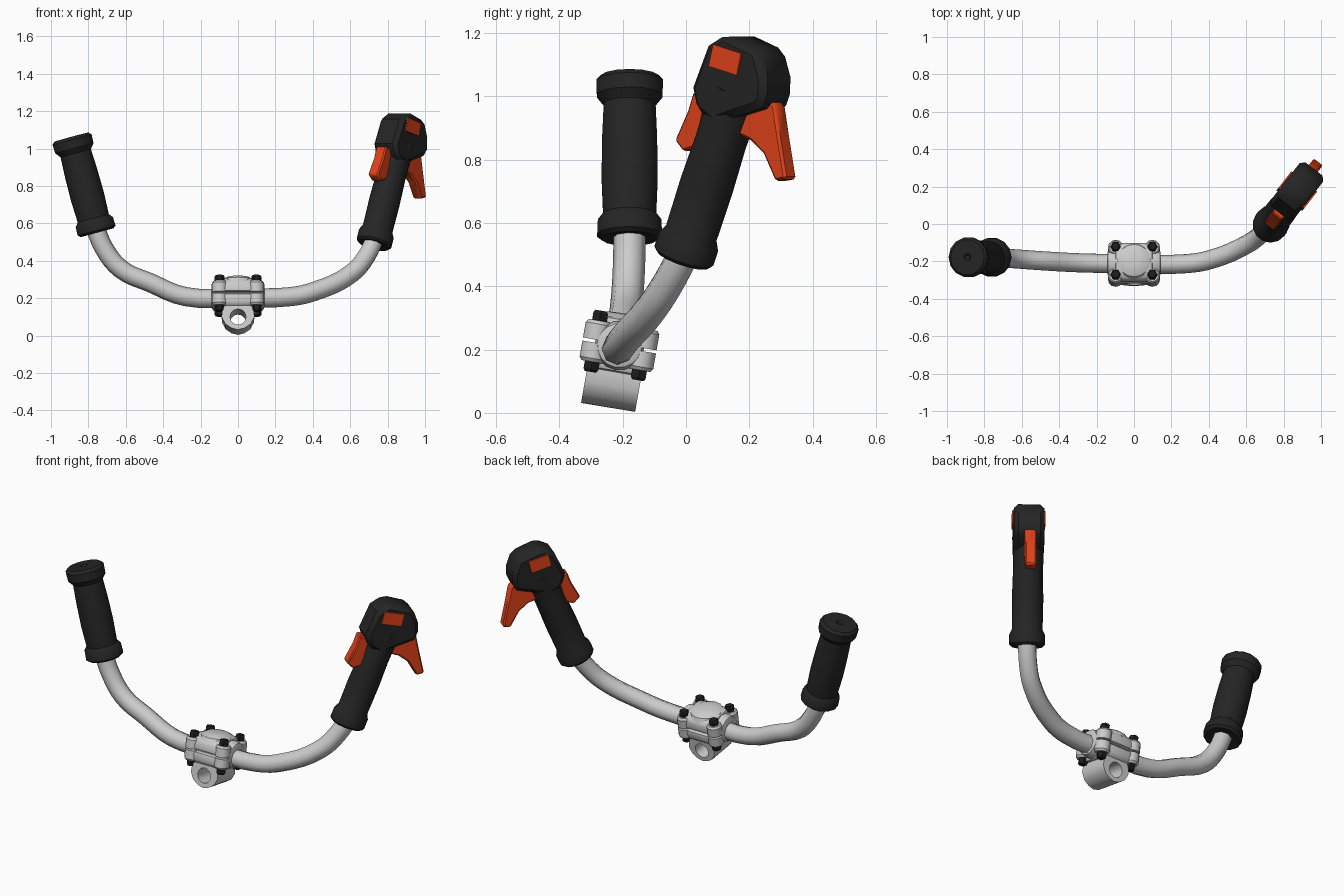
import bpy, bmesh, math
from mathutils import Vector, Matrix

if "Cube" in bpy.data.objects:
    bpy.data.objects.remove(bpy.data.objects["Cube"])


def material(name, color):
    m = bpy.data.materials.new(name)
    m.diffuse_color = (*color, 1)
    m.use_nodes = True
    m.node_tree.nodes["Principled BSDF"].inputs["Base Color"].default_value = m.diffuse_color
    return m


METAL = material("light_metal", (0.60, 0.60, 0.60))
RUBBER = material("black_rubber", (0.018, 0.018, 0.018))
BOLT = material("dark_bolt", (0.012, 0.012, 0.012))
ORANGE = material("orange_plastic", (0.75, 0.055, 0.01))


def finish(bm, name, mat, matrix=Matrix(), bevel=0, segments=1, angle=35):
    bm.transform(matrix)
    bmesh.ops.recalc_face_normals(bm, faces=bm.faces)
    if bevel:
        edges = [e for e in bm.edges if e.calc_face_angle(0) > math.radians(40)]
        bmesh.ops.bevel(bm, geom=edges, offset=bevel, segments=segments,
                        profile=0.5, affect='EDGES', clamp_overlap=True)
        bmesh.ops.recalc_face_normals(bm, faces=bm.faces)
    me = bpy.data.meshes.new(name)
    bm.to_mesh(me)
    bm.free()
    ob = bpy.data.objects.new(name, me)
    bpy.context.collection.objects.link(ob)
    me.materials.append(mat)
    smooth(ob, angle)
    return ob


def smooth(ob, angle):
    bpy.ops.object.select_all(action='DESELECT')
    ob.select_set(True)
    bpy.context.view_layer.objects.active = ob
    bpy.ops.object.shade_smooth_by_angle(angle=math.radians(angle))


def lathe(name, profile, mat, matrix, sides=14, sx=1.0, angle=35):
    """Revolve (height, radius) pairs about local z, capped."""
    bm = bmesh.new()
    rings = [[bm.verts.new((sx * r * math.cos(2 * math.pi * k / sides),
                            r * math.sin(2 * math.pi * k / sides), h))
              for k in range(sides)] for h, r in profile]
    for a, b in zip(rings, rings[1:]):
        for k in range(sides):
            j = (k + 1) % sides
            bm.faces.new((a[k], a[j], b[j], b[k]))
    bm.faces.new(rings[0])
    bm.faces.new(rings[-1])
    return finish(bm, name, mat, matrix, angle=angle)


def plate(name, outline, w0, w1, mat, matrix, bevel=0, segments=1, angle=35):
    """Extrude a local (y, z) outline along local x."""
    bm = bmesh.new()
    f = bm.faces.new([bm.verts.new((w0, a, b)) for a, b in outline])
    ext = bmesh.ops.extrude_face_region(bm, geom=[f])
    bmesh.ops.translate(bm, vec=(w1 - w0, 0, 0),
                        verts=[v for v in ext["geom"] if isinstance(v, bmesh.types.BMVert)])
    return finish(bm, name, mat, matrix, bevel, segments, angle)


def frame(origin, x, y, z):
    return Matrix.Translation(origin) @ Matrix((x, y, z)).transposed().to_4x4()


# bent handlebar tube
path = [(-0.765, -0.178, 0.58), (-0.715, -0.18, 0.465), (-0.625, -0.187, 0.355),
        (-0.47, -0.198, 0.283), (-0.28, -0.208, 0.208), (0, -0.212, 0.205),
        (0.28, -0.212, 0.208), (0.41, -0.19, 0.237), (0.61, -0.105, 0.335),
        (0.69, -0.045, 0.43), (0.74, 0.01, 0.54)]
cu = bpy.data.curves.new("handlebar_tube", 'CURVE')
cu.dimensions = '3D'
cu.bevel_depth = 0.051
cu.bevel_resolution = 2
cu.use_fill_caps = True
cu.resolution_u = 4
sp = cu.splines.new('BEZIER')
sp.bezier_points.add(len(path) - 1)
for p, co in zip(sp.bezier_points, path):
    p.co = co
    p.handle_left_type = p.handle_right_type = 'AUTO'
cu.materials.append(METAL)
tube = bpy.data.objects.new("handlebar_tube", cu)
bpy.context.collection.objects.link(tube)
bpy.ops.object.select_all(action='DESELECT')
tube.select_set(True)
bpy.context.view_layer.objects.active = tube
bpy.ops.object.convert(target='MESH')
smooth(bpy.context.object, 50)

# plain left grip
low, top = Vector((-0.753, -0.178, 0.55)), Vector((-0.891, -0.178, 1.062))
axis = (top - low).normalized()
side = Vector((0, 1, 0))
lathe("left_grip", [(0.006, 0.055), (0, 0.09), (0.012, 0.105), (0.058, 0.103), (0.08, 0.086),
                    (0.2, 0.091), (0.33, 0.089), (0.44, 0.084), (0.468, 0.106),
                    (0.515, 0.108), (0.53, 0.094), (0.531, 0.02), (0.522, 0.012)],
      RUBBER, frame(low, side.cross(axis), side, axis))

# control grip frame: x across, y forward, z along the handle
heading, lean = math.radians(52), math.atan(0.41)
u = Vector((math.cos(heading), math.sin(heading), 0))
across = Vector((u.y, -u.x, 0))
up = Vector((0, 0, 1))
forward = u * math.cos(lean) - up * math.sin(lean)
along = u * math.sin(lean) + up * math.cos(lean)
G = frame(Vector((0.725, -0.01, 0.485)), across, forward, along)
lathe("control_grip", [(0.006, 0.055), (0, 0.088), (0.012, 0.1), (0.06, 0.1), (0.09, 0.085),
                       (0.25, 0.087), (0.4, 0.083), (0.48, 0.085), (0.58, 0.09)],
      RUBBER, G, sx=0.95)
plate("control_head", [(-0.08, 0.475), (-0.125, 0.535), (-0.118, 0.68), (-0.065, 0.742),
                       (0.08, 0.747), (0.138, 0.68), (0.165, 0.61), (0.15, 0.575),
                       (0.075, 0.52), (0.0, 0.46)],
      -0.08, 0.08, RUBBER, G, bevel=0.022)
plate("throttle_trigger", [(0.15, 0.6), (0.172, 0.597), (0.235, 0.5), (0.303, 0.398),
                           (0.264, 0.375), (0.186, 0.438), (0.123, 0.457),
                           (0.068, 0.455), (0.07, 0.56)],
      -0.035, 0.025, ORANGE, G, bevel=0.008)
plate("lockout_lever", [(-0.08, 0.515), (-0.14, 0.515), (-0.138, 0.45), (-0.15, 0.345),
                        (-0.105, 0.325), (-0.06, 0.36)],
      -0.034, 0.034, ORANGE, G, bevel=0.007)
plate("stop_switch", [(-0.082, 0.7), (0.032, 0.716), (0.042, 0.645), (-0.073, 0.629)],
      -0.088, 0.088, ORANGE, G)

# clamp frame, tipped ten degrees
C = Matrix.Translation((0, -0.21, 0.213)) @ Matrix.Rotation(math.radians(-10), 4, 'X')
lathe("clamp_sleeve", [(-0.142, 0.06), (-0.138, 0.07), (-0.11, 0.078),
                       (0.11, 0.078), (0.138, 0.07), (0.142, 0.06)], METAL,
      C @ Matrix.Rotation(math.pi / 2, 4, 'Y'), 16)
for label, s in (("upper", 1), ("lower", -1)):
    plate(label + "_clamp_half", [(-0.108, 0.005 * s), (0.108, 0.005 * s),
                                  (0.1, 0.062 * s), (0.06, 0.085 * s),
                                  (-0.06, 0.085 * s), (-0.1, 0.062 * s)],
          -0.1, 0.1, METAL, C, bevel=0.015, segments=2)
    for x in (-0.098, 0.098):
        for y in (-0.076, 0.076):
            P = C @ Matrix.Translation((x, y, 0))
            lathe(label + "_clamp_boss", [(0.005 * s, 0.042), (0.055 * s, 0.042),
                                          (0.066 * s, 0.034)], METAL, P, 12)
            lathe(label + "_clamp_bolt", [(0.06 * s, 0.027), (0.09 * s, 0.027),
                                          (0.098 * s, 0.021)], BOLT, P, 6, angle=20)
lathe("clamp_dome", [(0.06, 0.1), (0.085, 0.088), (0.099, 0.06), (0.102, 0.02)], METAL, C, 16)

# shaft socket under the clamp, a ring with a round hole along y
radii = [0.088, 0.096, 0.09, 0.085, 0.09, 0.096, 0.088, 0.078, 0.07, 0.07, 0.07, 0.078]
bm = bmesh.new()
loops = []
for y0, scale in ((-0.088, 1), (0.085, 0.97)):
    for hole in (False, True):
        loops.append([bm.verts.new((
            (0.043 if hole else r * scale) * math.cos(k * math.pi / 6), y0,
            -0.13 + (0.043 if hole else r * scale) * math.sin(k * math.pi / 6)))
            for k, r in enumerate(radii)])
fo, fi, bo, bi = loops
for a, b in ((fo, fi), (fi, bi), (bi, bo), (bo, fo)):
    for k in range(12):
        j = (k + 1) % 12
        bm.faces.new((a[k], a[j], b[j], b[k]))
finish(bm, "shaft_socket", METAL, C)
